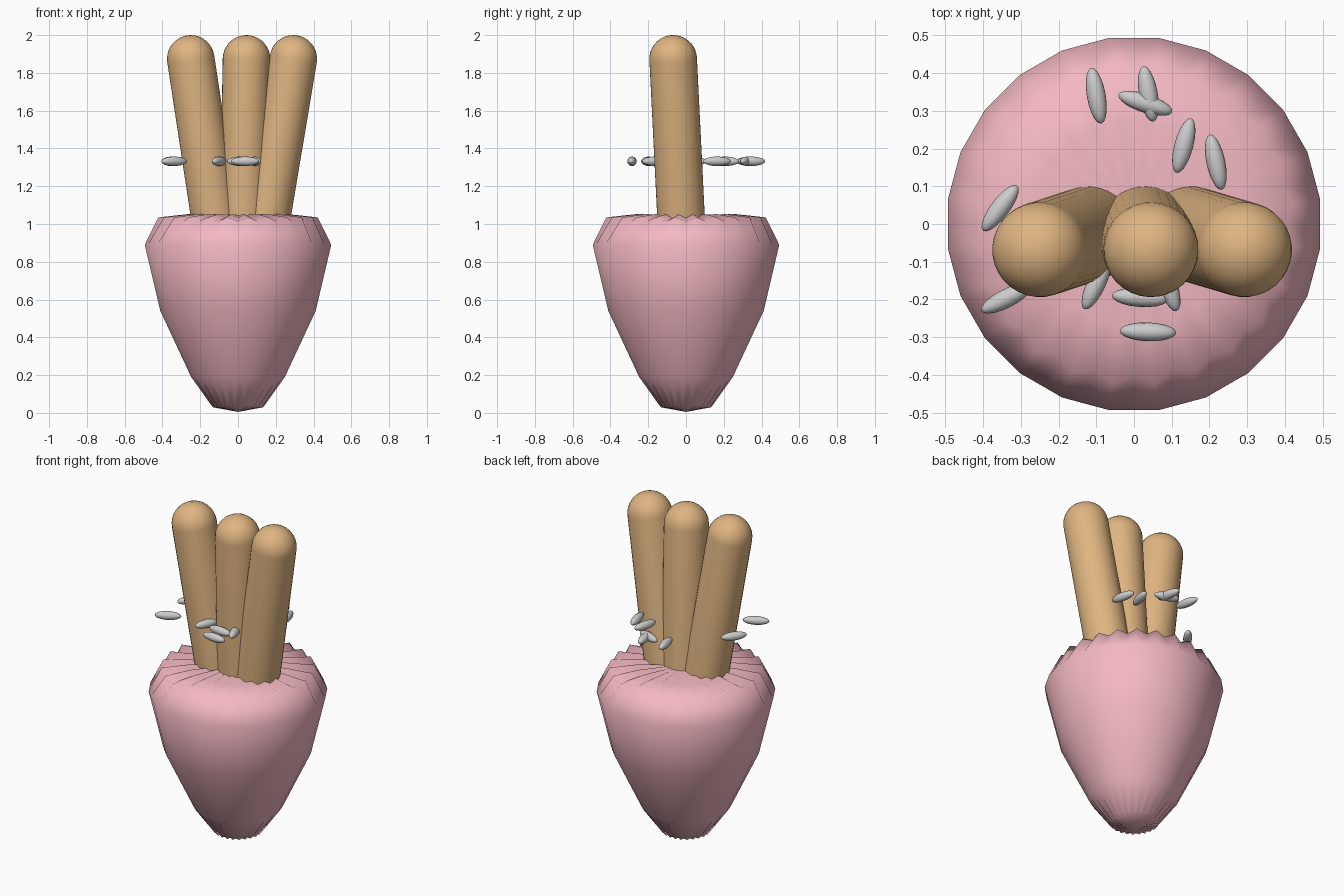
import bpy, bmesh, math
from mathutils import Vector, Matrix

if "Cube" in bpy.data.objects:
    bpy.data.objects.remove(bpy.data.objects["Cube"])


def material(name, color):
    mat = bpy.data.materials.new(name)
    mat.diffuse_color = color
    mat.use_nodes = True
    mat.node_tree.nodes["Principled BSDF"].inputs["Base Color"].default_value = mat.diffuse_color
    return mat


def finish(name, bm, mat=None, angle=60):
    bmesh.ops.recalc_face_normals(bm, faces=bm.faces)
    mesh = bpy.data.meshes.new(name)
    bm.to_mesh(mesh)
    bm.free()
    mesh.shade_smooth()
    mesh.set_sharp_from_angle(angle=math.radians(angle))
    obj = bpy.data.objects.new(name, mesh)
    bpy.context.collection.objects.link(obj)
    if mat:
        mesh.materials.append(mat)
    return obj


def lathe(rings, sides, bottom, top):
    """Closed lathe; rings are (radius, z, flute_inset, flute_dz) with flutes on odd columns."""
    bm = bmesh.new()
    loops = []
    for r, z, inset, dz in rings:
        loop = []
        for i in range(sides):
            a = 2 * math.pi * (i + 1) / sides
            odd = i % 2
            rr = r * (1 - inset) if odd else r
            loop.append(bm.verts.new((rr * math.cos(a), rr * math.sin(a), z + dz * odd)))
        loops.append(loop)
    for lo, hi in zip(loops, loops[1:]):
        for i in range(sides):
            j = (i + 1) % sides
            bm.faces.new((lo[i], lo[j], hi[j], hi[i]))
    for loop, z in ((loops[0], bottom), (loops[-1], top)):
        tip = bm.verts.new((0, 0, z))
        for i in range(sides):
            bm.faces.new((loop[i], loop[(i + 1) % sides], tip))
    return bm


pink = material("pink", (0.90, 0.48, 0.54, 1))
brown = material("biscuit", (0.74, 0.46, 0.22, 1))

# Cup: 24-sided body, fluted at the rim and at the foot
flat = 1 - math.cos(math.radians(7.5))
cup = [
    (0.135, 0.03, 0.08, 0.005),
    (0.25, 0.19, flat, 0),
    (0.415, 0.54, flat, 0),
    (0.498, 0.89, flat, 0),
    (0.425, 1.035, 0.05, -0.02),
    (0.27, 1.052, flat, -0.02),
    (0.12, 1.05, flat, -0.004),
]
finish("cup", lathe(cup, 48, 0.005, 1.045), pink)

# Biscuit sticks: capsules leaning outward
R = 0.126
caps = [(R * math.cos(math.radians(t)), R * math.sin(math.radians(t)), 0, 0) for t in range(0, 90, 10)]
for name, x0, x1 in (("left_stick", -0.125, -0.25), ("middle_stick", 0.03, 0.045), ("right_stick", 0.155, 0.293)):
    base = Vector((x0, -0.027, 1.05))
    tip = Vector((x1, -0.068, 2 - R))
    axis = tip - base
    base -= axis * 0.18
    length = (tip - base).length
    rings = [(R, 0, 0, 0)] + [(r, z + length, 0, 0) for r, z, _, _ in caps]
    obj = finish(name, lathe(rings, 32, 0, length + R), brown)
    obj.matrix_world = Matrix.Translation(base) @ axis.to_track_quat('Z', 'Y').to_matrix().to_4x4()

# Sprinkles: thin ellipsoids lying at one height (x, y, heading in degrees)
sprinkles = [
    (-0.10, 0.34, 100), (0.038, 0.345, 100), (0.03, 0.32, -18), (0.132, 0.208, 75),
    (0.217, 0.164, 102), (-0.355, 0.042, 53), (-0.338, -0.197, 27), (-0.10, -0.158, 65),
    (0.016, -0.195, -4), (0.09, -0.16, 108), (0.037, -0.286, -2),
]
for n, (x, y, heading) in enumerate(sprinkles, 1):
    bm = bmesh.new()
    bmesh.ops.create_uvsphere(bm, u_segments=16, v_segments=10, radius=1)
    m = (Matrix.Translation((x, y, 1.332)) @ Matrix.Rotation(math.radians(heading), 4, 'Z')
         @ Matrix.Diagonal((0.075, 0.025, 0.025, 1)) @ Matrix.Rotation(math.pi / 2, 4, 'Y'))
    bm.transform(m)
    finish(f"sprinkle_{n}", bm)
